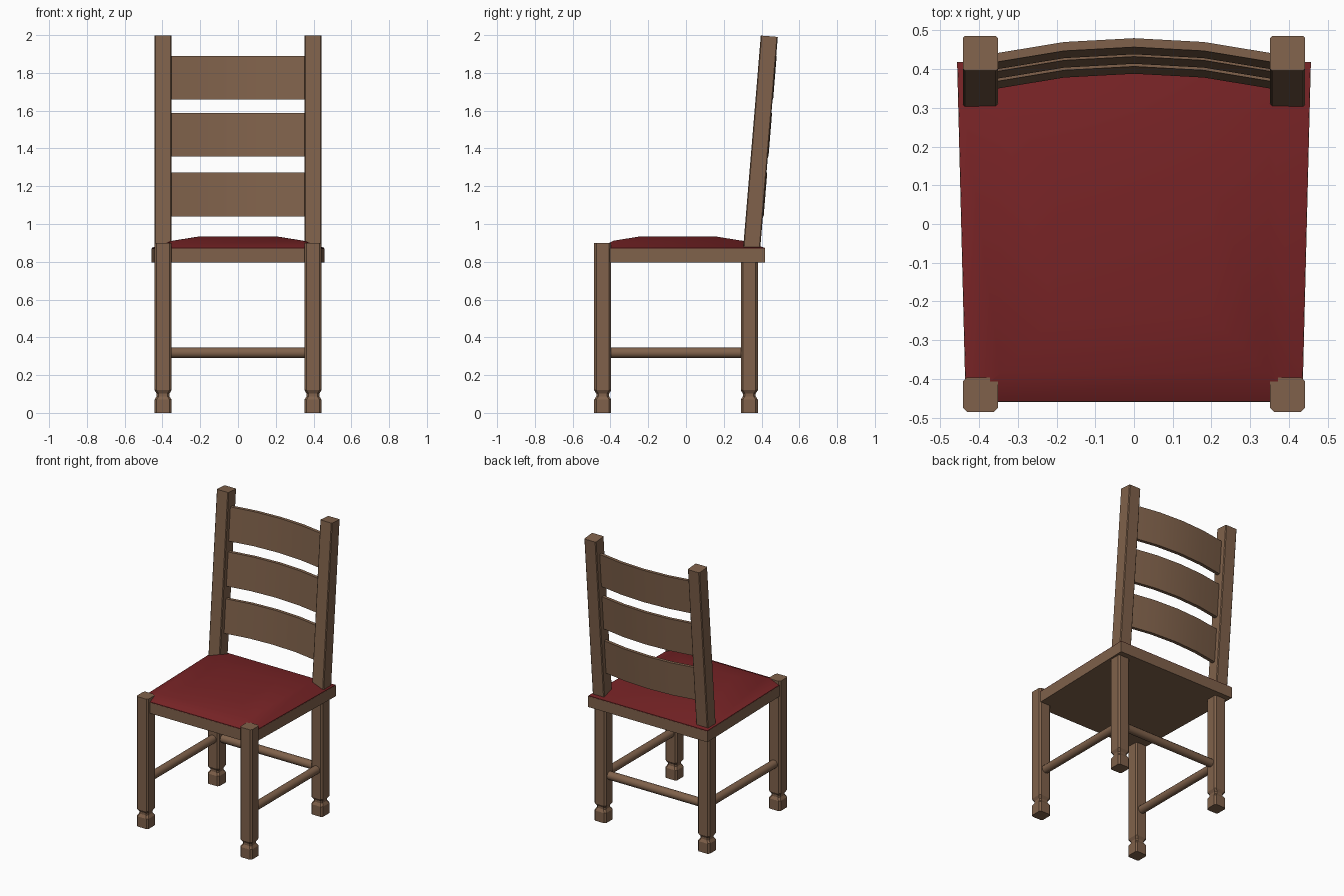
import bpy, math
from mathutils import Vector

if "Cube" in bpy.data.objects:
    bpy.data.objects.remove(bpy.data.objects["Cube"])


def material(name, rgb):
    m = bpy.data.materials.new(name)
    m.diffuse_color = (*rgb, 1)
    m.use_nodes = True
    m.node_tree.nodes["Principled BSDF"].inputs["Base Color"].default_value = m.diffuse_color
    return m


WOOD = material("brown wood", (0.215, 0.121, 0.070))
RED = material("red fabric", (0.185, 0.017, 0.019))


def loft(name, rings, mat, smooth=False):
    """Skin a stack of equal, counter-clockwise rings and cap both ends."""
    n = len(rings[0])
    verts = [p for r in rings for p in r]
    faces = [tuple(reversed(range(n))), tuple(range(len(verts) - n, len(verts)))]
    for k in range(len(rings) - 1):
        for i in range(n):
            j = (i + 1) % n
            faces.append((k*n + i, k*n + j, k*n + n + j, k*n + n + i))
    me = bpy.data.meshes.new(name)
    me.from_pydata(verts, [], faces)
    me.materials.append(mat)
    ob = bpy.data.objects.new(name, me)
    bpy.context.collection.objects.link(ob)
    if smooth:
        bpy.ops.object.select_all(action='DESELECT')
        ob.select_set(True)
        bpy.context.view_layer.objects.active = ob
        bpy.ops.object.shade_smooth_by_angle(angle=math.radians(32))
    return ob


def square(x, y, z, h, c, slope=0.0):
    """Square ring with cut corners; slope tilts it front to back."""
    a = h - c
    pts = [(h, -a), (h, a), (a, h), (-a, h), (-h, a), (-h, -a), (-a, -h), (a, -h)]
    return [(x + px, y + py, z - slope * py) for px, py in pts]


def quad(front_x, back_x, y0, y1, z):
    return [(-front_x, y0, z), (front_x, y0, z), (back_x, y1, z), (-back_x, y1, z)]


def rod(name, a, b, r=0.028, n=12):
    a, b = Vector(a), Vector(b)
    d = (b - a).normalized()
    v = Vector((0, 0, 1))
    u = v.cross(d)
    ring = [r * (math.cos(t) * u + math.sin(t) * v)
            for t in (2 * math.pi * i / n for i in range(n))]
    # u x v = d, so the rings run counter-clockwise about the rod direction
    loft(name, [[a + p for p in ring], [b + p for p in ring]], WOOD, True)


def leg(name, x, y, top):
    profile = [(0, 0.045), (0.07, 0.045), (0.088, 0.034), (0.102, 0.034),
               (0.12, 0.045), (top, 0.045)]
    loft(name, [square(x, y, z, h, 0.011) for z, h in profile], WOOD)


LEG_X, FRONT_Y, BACK_Y, LEAN = 0.397, -0.441, 0.335, 0.081

for side, s in (("left", -1), ("right", 1)):
    x = s * LEG_X
    leg("front_leg_" + side, x, FRONT_Y, 0.90)
    leg("back_leg_" + side, x, BACK_Y, 0.80)
    # leaning back posts
    loft("back_post_" + side, [square(x, 0.348, 0.875, 0.045, 0.005, LEAN),
                               square(x, 0.441, 1.994, 0.045, 0.005, LEAN)], WOOD)
    rod("side_stretcher_" + side, (x, FRONT_Y, 0.318), (x, BACK_Y, 0.318))

rod("back_stretcher", (-LEG_X, BACK_Y, 0.318), (LEG_X, BACK_Y, 0.318))

# seat frame and domed cushion
loft("seat_frame", [quad(0.435, 0.457, -0.46, 0.418, z) for z in (0.795, 0.87)], WOOD)
loft("seat_cushion", [quad(0.434, 0.456, -0.459, 0.417, 0.868),
                      quad(0.434, 0.456, -0.459, 0.417, 0.874),
                      quad(0.345, 0.350, -0.385, 0.300, 0.911),
                      quad(0.200, 0.200, -0.240, 0.150, 0.935)], RED, True)

# curved back slats, leaning with the posts
for i, (z0, z1) in enumerate(((1.04, 1.272), (1.357, 1.587), (1.66, 1.89))):
    rings = []
    for x in (-0.365, -0.18, 0, 0.18, 0.365):
        bow = 0.48 - 0.037 * (x / 0.35) ** 2
        y0, y1 = (bow + LEAN * (z - 1.89) for z in (z0, z1))
        rings.append([(x, y0 - 0.023, z0), (x, y0, z0), (x, y1, z1), (x, y1 - 0.023, z1)])
    loft("back_slat_%d" % (i + 1), rings, WOOD, True)
